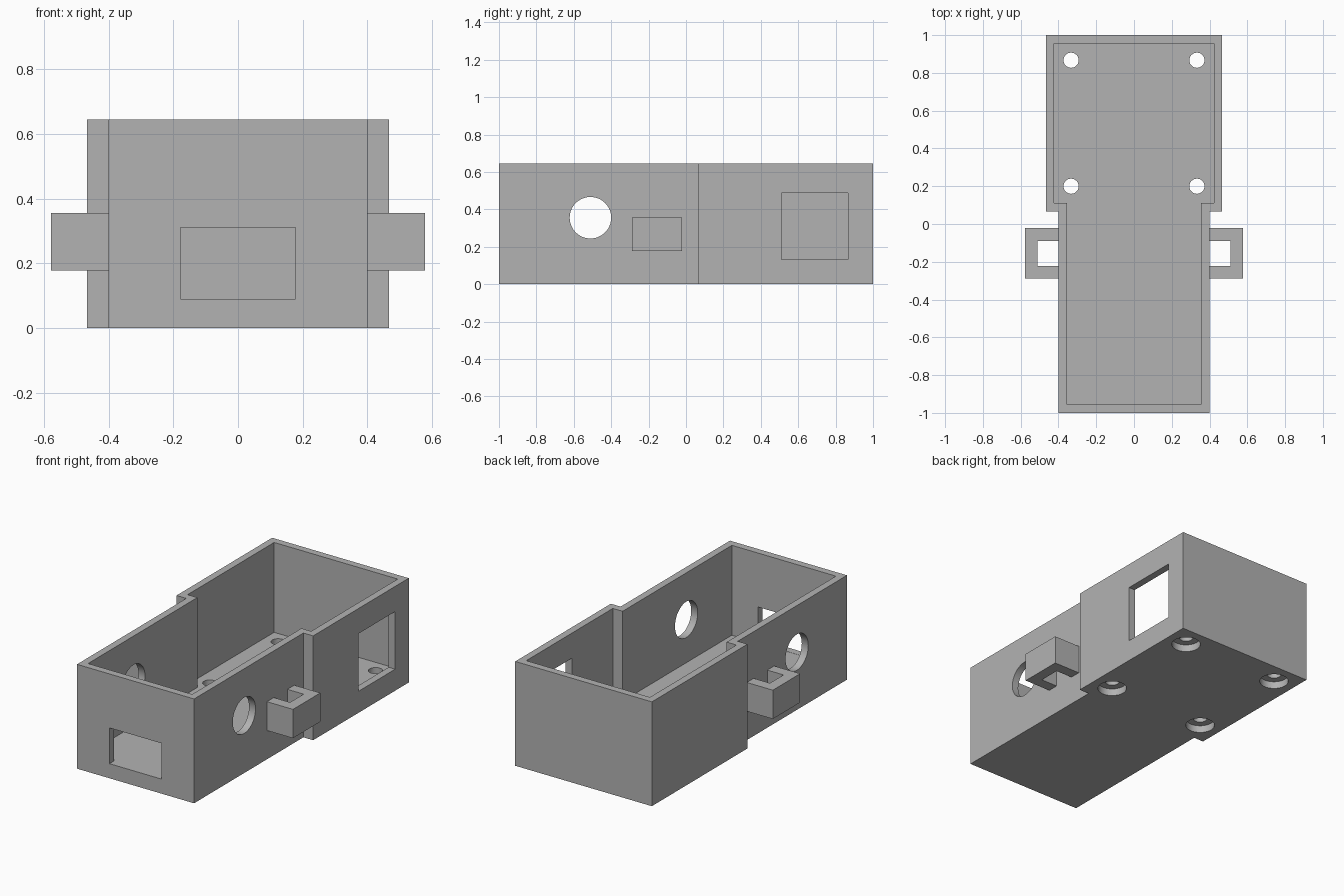
import bpy
import bmesh
from math import radians
from mathutils import Matrix

if "Cube" in bpy.data.objects:
    bpy.data.objects.remove(bpy.data.objects["Cube"], do_unlink=True)

GREY = (0.45, 0.45, 0.45, 1)
grey = bpy.data.materials.new("plain grey")
grey.use_nodes = True
grey.diffuse_color = GREY
grey.node_tree.nodes["Principled BSDF"].inputs["Base Color"].default_value = GREY

WALL = 0.0444
FLOOR = 0.089
HEIGHT = 0.6444
STEP_Y = 0.0667


def finish(name, bm):
    bmesh.ops.recalc_face_normals(bm, faces=bm.faces)
    mesh = bpy.data.meshes.new(name)
    bm.to_mesh(mesh)
    bm.free()
    mesh.materials.append(grey)
    obj = bpy.data.objects.new(name, mesh)
    bpy.context.collection.objects.link(obj)
    return obj


def prism(name, outline, z0, z1):
    """Extrude a plan outline from z0 up to z1."""
    bm = bmesh.new()
    face = bm.faces.new([bm.verts.new((x, y, z0)) for x, y in outline])
    top = bmesh.ops.extrude_face_region(bm, geom=[face])["geom"]
    verts = [v for v in top if isinstance(v, bmesh.types.BMVert)]
    bmesh.ops.translate(bm, verts=verts, vec=(0, 0, z1 - z0))
    return finish(name, bm)


def box(name, x0, x1, y0, y1, z0, z1):
    return prism(name, [(x0, y0), (x1, y0), (x1, y1), (x0, y1)], z0, z1)


def cylinder(name, radius, depth, centre, along_x=False):
    bm = bmesh.new()
    turn = Matrix.Rotation(radians(90), 4, "Y") if along_x else Matrix()
    bmesh.ops.create_cone(bm, cap_ends=True, segments=48, radius1=radius,
                          radius2=radius, depth=depth,
                          matrix=Matrix.Translation(centre) @ turn)
    return finish(name, bm)


def stepped_outline(inset):
    """Plan of the narrow front joined to the wide rear."""
    narrow, wide, end = 0.4 - inset, 0.4667 - inset, 1 - inset
    step = STEP_Y + inset
    right = [(narrow, -end), (narrow, step), (wide, step), (wide, end)]
    return right + [(-x, y) for x, y in reversed(right)]


def cut(target, cutter):
    mod = target.modifiers.new("cut", "BOOLEAN")
    mod.operation = "DIFFERENCE"
    mod.solver = "EXACT"
    mod.object = cutter
    bpy.context.view_layer.objects.active = target
    bpy.ops.object.modifier_apply(modifier=mod.name)
    bpy.data.objects.remove(cutter, do_unlink=True)


# Open-topped enclosure
case = prism("enclosure", stepped_outline(0), 0, HEIGHT)
cut(case, prism("cavity", stepped_outline(WALL), FLOOR, 1))

# Front window, rear side window and the round holes through both sides
cut(case, box("front_window", -0.178, 0.178, -1.1, -0.9, FLOOR + 0.001, 0.311))
cut(case, box("side_window", 0.38, 0.6, 0.511, 0.867, 0.133, 0.489))
cut(case, cylinder("round_holes", 0.111, 2, (0, -0.511, 0.3556), along_x=True))

# Counterbored screw holes in the floor
for x in (-0.333, 0.333):
    for y in (0.2, 0.867):
        cut(case, cylinder("screw_hole", 0.04, 0.5, (x, y, 0)))
        cut(case, cylinder("counterbore", 0.083, WALL * 2, (x, y, 0)))

# Strap loops on both sides
for name, s in (("left_loop", 1), ("right_loop", -1)):
    loop = [(0.4, -0.289), (0.578, -0.289), (0.578, -0.022), (0.4, -0.022),
            (0.4, -0.089), (0.511, -0.089), (0.511, -0.222), (0.4, -0.222)]
    prism(name, [(s * x, y) for x, y in loop], 0.178, 0.356)

# Smooth the round holes only
bpy.ops.object.select_all(action="DESELECT")
case.select_set(True)
bpy.context.view_layer.objects.active = case
bpy.ops.object.shade_smooth_by_angle(angle=radians(30))
